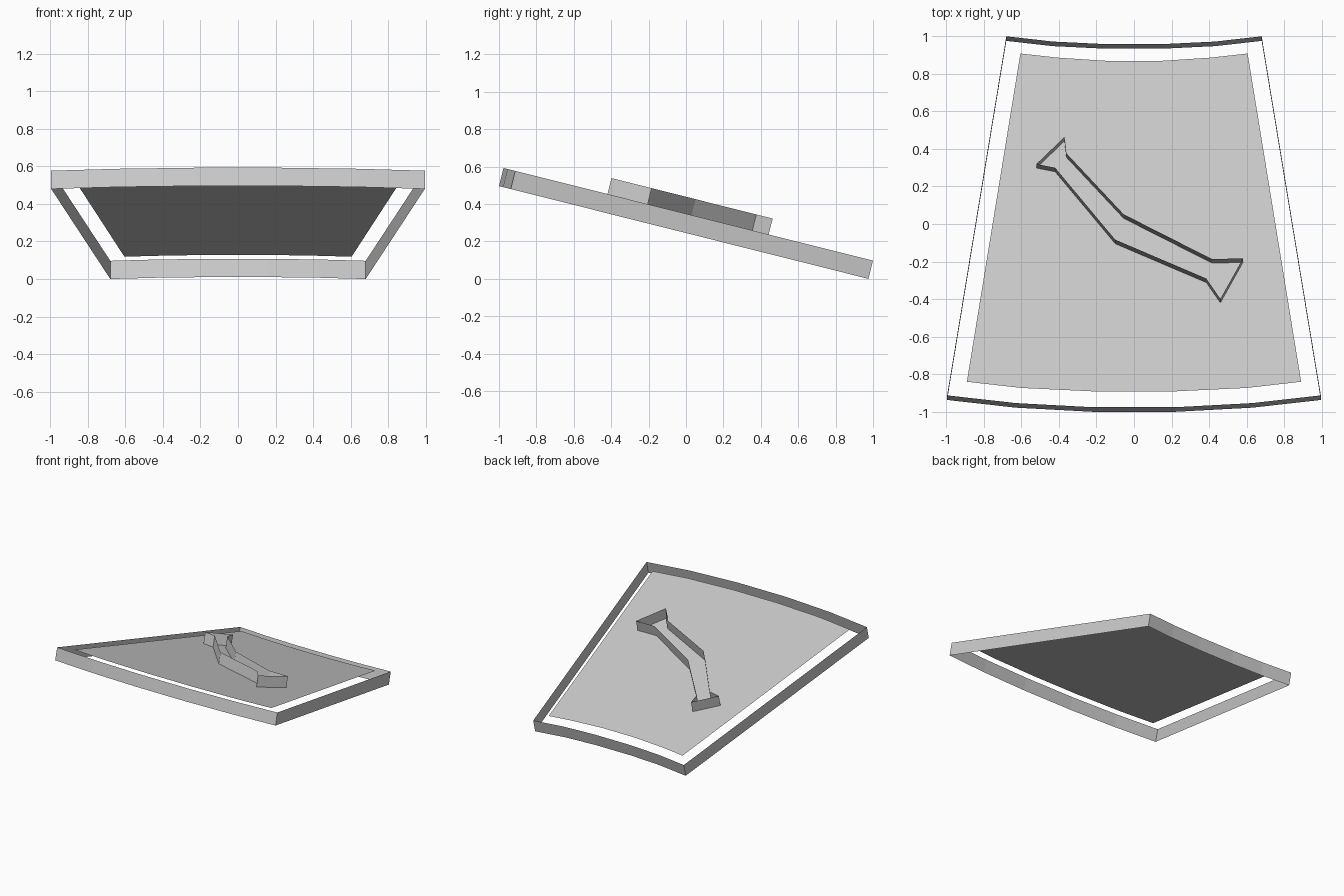
import bpy, bmesh
from mathutils import Vector

if "Cube" in bpy.data.objects:
    bpy.data.objects.remove(bpy.data.objects["Cube"])

SLOPE = 0.251                                   # whole model tips down to the back
NORMAL = Vector((0, SLOPE, 1)).normalized()


def on_plane(x, y, lift):
    """Point seen at (x, y) from above on the tilted plane raised vertically by lift."""
    return Vector((x, y, SLOPE * (0.975 - y) + lift))


def mirrored(half):
    """Close a right-hand half outline (back to front order reversed) over x = 0."""
    return half + [(-x, y) for x, y in reversed(half)]


def build(name, outline, lift, height=0):
    """Flat sheet when height is 0, otherwise an open upright wall along the outline."""
    bm = bmesh.new()
    low = [bm.verts.new(on_plane(x, y, lift)) for x, y in outline]
    if height:
        top = [bm.verts.new(v.co + NORMAL * height) for v in low]
        n = len(low)
        for i in range(n):
            j = (i + 1) % n
            bm.faces.new((low[i], low[j], top[j], top[i]))
    else:
        bm.faces.new(low)
    mesh = bpy.data.meshes.new(name)
    bm.to_mesh(mesh)
    bm.free()
    obj = bpy.data.objects.new(name, mesh)
    bpy.context.collection.objects.link(obj)
    return obj


# Outer rim wall, counter-clockwise from the front centre to the back
build("rim_wall", mirrored([(0.22, -1.0), (0.63, -0.978), (0.995, -0.937),
                            (0.68, 0.975), (0.43, 0.947), (0.16, 0.934)]), 0, 0.1)

# Inset panel, level with the top of the rim
build("panel", mirrored([(0.2, -0.892), (0.6, -0.873), (0.89, -0.84),
                         (0.605, 0.908), (0.41, 0.886), (0.15, 0.869)]), 0.102)

# Bent handle-shaped wall with flared ends, standing on the panel
handle = [(-0.52, 0.298), (-0.42, 0.278), (-0.10, -0.105), (0.385, -0.312),
          (0.46, -0.42), (0.58, -0.205), (0.415, -0.208), (-0.055, 0.03),
          (-0.36, 0.355), (-0.37, 0.442)]
build("handle_wall", handle, 0.103, 0.088)
